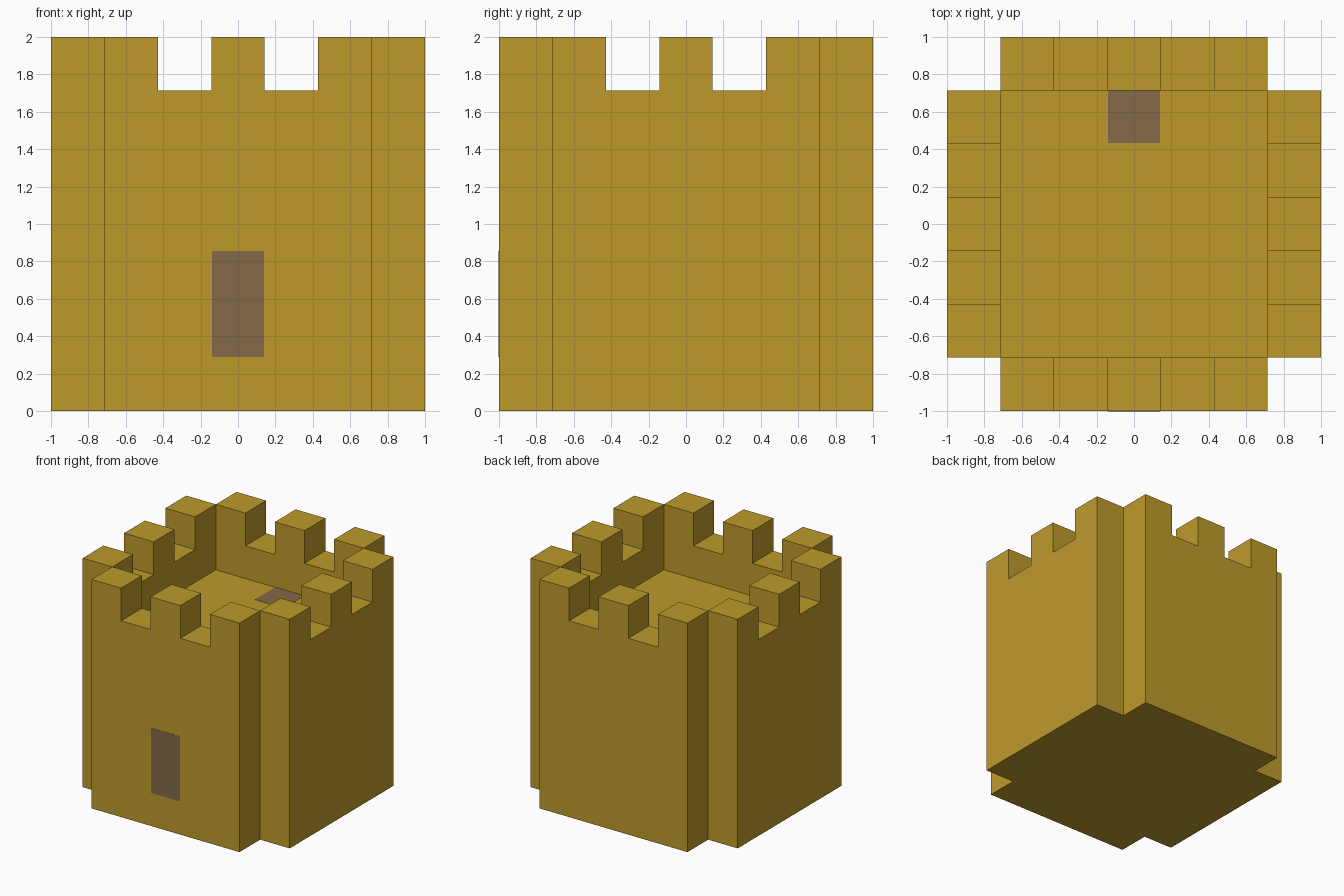
import bpy, bmesh
from math import pi
from mathutils import Matrix

cube = bpy.data.objects.get("Cube")
if cube:
    bpy.data.objects.remove(cube, do_unlink=True)

U = 2 / 7            # one block of the tower grid
HALF = 2.5 * U       # half the inner width
FLOOR = 5 * U        # height of the roof floor
GAP = 6 * U          # height of the crenel gaps
TOP = 7 * U


def material(name, rgb):
    m = bpy.data.materials.new(name)
    m.use_nodes = True
    m.diffuse_color = (*rgb, 1)
    m.node_tree.nodes["Principled BSDF"].inputs["Base Color"].default_value = (*rgb, 1)
    return m


stone = material("golden_stone", (0.515, 0.323, 0.024))
wood = material("brown_wood", (0.231, 0.144, 0.065))


def finish(name, bm, mat):
    bmesh.ops.recalc_face_normals(bm, faces=bm.faces)
    mesh = bpy.data.meshes.new(name)
    bm.to_mesh(mesh)
    bm.free()
    mesh.materials.append(mat)
    ob = bpy.data.objects.new(name, mesh)
    bpy.context.collection.objects.link(ob)
    return ob


def box(name, lo, hi, mat):
    bm = bmesh.new()
    bmesh.ops.create_cube(bm, size=1)
    for v in bm.verts:
        for i in range(3):
            v.co[i] = lo[i] if v.co[i] < 0 else hi[i]
    return finish(name, bm, mat)


def wall(name, turn):
    """Crenellated wall: its outline is extruded one block inwards."""
    outline = [(-HALF, 0)]
    for i in range(5):
        z = TOP if i % 2 == 0 else GAP
        left = -HALF + i * U
        outline += [(left, z), (left + U, z)]
    outline.append((HALF, 0))
    bm = bmesh.new()
    face = bm.faces.new([bm.verts.new((x, -HALF - U, z)) for x, z in outline])
    new = bmesh.ops.extrude_face_region(bm, geom=[face])["geom"]
    bmesh.ops.translate(bm, vec=(0, U, 0),
                        verts=[g for g in new if isinstance(g, bmesh.types.BMVert)])
    bmesh.ops.transform(bm, matrix=Matrix.Rotation(turn, 4, "Z"), verts=bm.verts)
    return finish(name, bm, stone)


# Core whose top is the roof floor
box("tower_core", (-HALF, -HALF, 0), (HALF, HALF, FLOOR), stone)

# Four battlement walls
for i, side in enumerate(("front", "left", "back", "right")):
    wall(side + "_wall", i * pi / 2)

# Thin door and roof hatch plates
W, T = 0.139, 0.002
box("door", (-W, -1 - T, 0.29), (W, -1 + T, 0.856), wood)
box("roof_hatch", (-W, 0.433, FLOOR - T), (W, HALF, FLOOR + T), wood)
